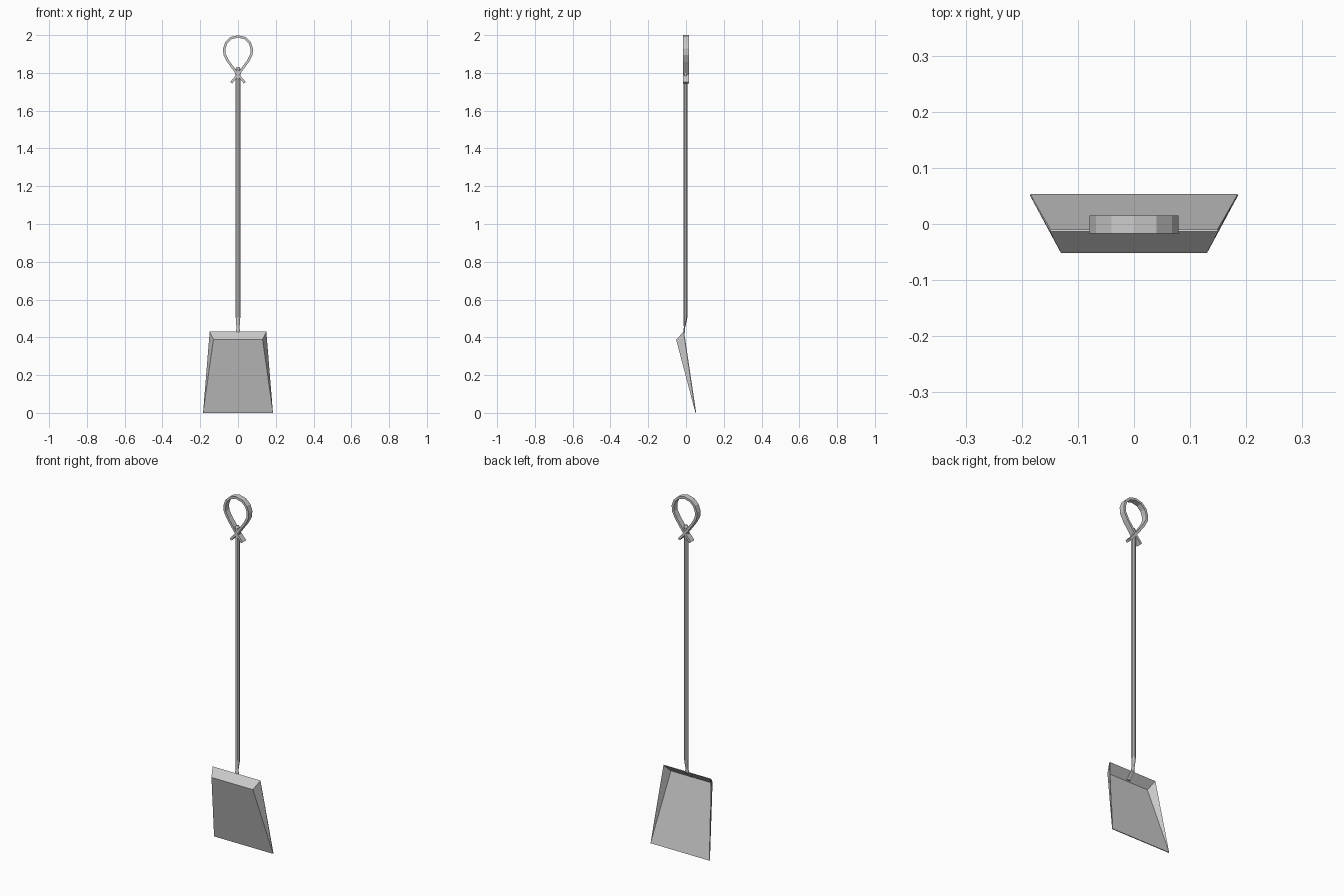
import bpy, math
from mathutils import Vector

if "Cube" in bpy.data.objects:
    bpy.data.objects.remove(bpy.data.objects["Cube"])


def make_object(name, verts, faces):
    mesh = bpy.data.meshes.new(name)
    mesh.from_pydata(verts, [], faces)
    mesh.update()
    obj = bpy.data.objects.new(name, mesh)
    bpy.context.collection.objects.link(obj)
    return obj


def loft(name, rings):
    """Skin equal-sized rings of points and cap both ends."""
    n = len(rings[0])
    faces = [(i * n + j, i * n + (j + 1) % n, (i + 1) * n + (j + 1) % n, (i + 1) * n + j)
             for i in range(len(rings) - 1) for j in range(n)]
    faces.append(tuple(reversed(range(n))))
    faces.append(tuple(range((len(rings) - 1) * n, len(rings) * n)))
    return make_object(name, [p for r in rings for p in r], faces)


# Folded sheet pan: floor, back wall and two tapering sides, open towards +y
pan = make_object("shovel_pan", [
    (-0.13, -0.052, 0.388), (0.13, -0.052, 0.388),
    (0.185, 0.05, 0.0), (-0.185, 0.05, 0.0),
    (-0.15, -0.013, 0.43), (0.15, -0.013, 0.43)],
    [(3, 2, 1, 0), (0, 1, 5, 4), (1, 2, 5), (3, 0, 4)])
solid = pan.modifiers.new("sheet_thickness", 'SOLIDIFY')
solid.thickness = 0.004
solid.offset = -1


# Octagonal rod, flattened at the bottom into a tang along the inside of the wall
def rod_ring(z, y, rx, ry, sides=8):
    angles = [2 * math.pi * (k + 0.5) / sides for k in range(sides)]
    return [(rx * math.cos(a), y + ry * math.sin(a), z) for a in angles]


loft("handle_rod", [rod_ring(*s) for s in [
    (0.392, -0.043, 0.013, 0.005), (0.428, -0.010, 0.012, 0.005),
    (0.452, -0.008, 0.009, 0.004), (0.505, -0.003, 0.013, 0.011),
    (1.775, -0.003, 0.013, 0.011), (1.80, -0.003, 0.016, 0.012),
    (1.822, -0.003, 0.014, 0.011), (1.832, -0.003, 0.007, 0.006)]])


# Flat strap bent into a crossed teardrop loop
half = [(-0.036, 1.748), (0.0, 1.79), (0.052, 1.861), (0.071, 1.897),
        (0.073, 1.928), (0.062, 1.96), (0.037, 1.984)]
path = [Vector(p) for p in half + [(0.0, 1.993)] + [(-x, z) for x, z in reversed(half)]]
t, y0, y1 = 0.0065, -0.017, 0.015
rings = []
for i, p in enumerate(path):
    d_in = (p - path[max(i - 1, 0)]).normalized()
    d_out = (path[min(i + 1, len(path) - 1)] - p).normalized()
    d = (d_in + d_out).normalized()
    n = Vector((d.y, -d.x)) * t
    a, b = p + n, p - n
    rings.append([(a.x, y0, a.y), (a.x, y1, a.y), (b.x, y1, b.y), (b.x, y0, b.y)])
loop = loft("handle_loop", rings)

# Make the loop's normals face outwards
import bmesh
for obj in (loop, bpy.data.objects["handle_rod"]):
    bm = bmesh.new()
    bm.from_mesh(obj.data)
    bmesh.ops.recalc_face_normals(bm, faces=bm.faces)
    bm.to_mesh(obj.data)
    bm.free()
